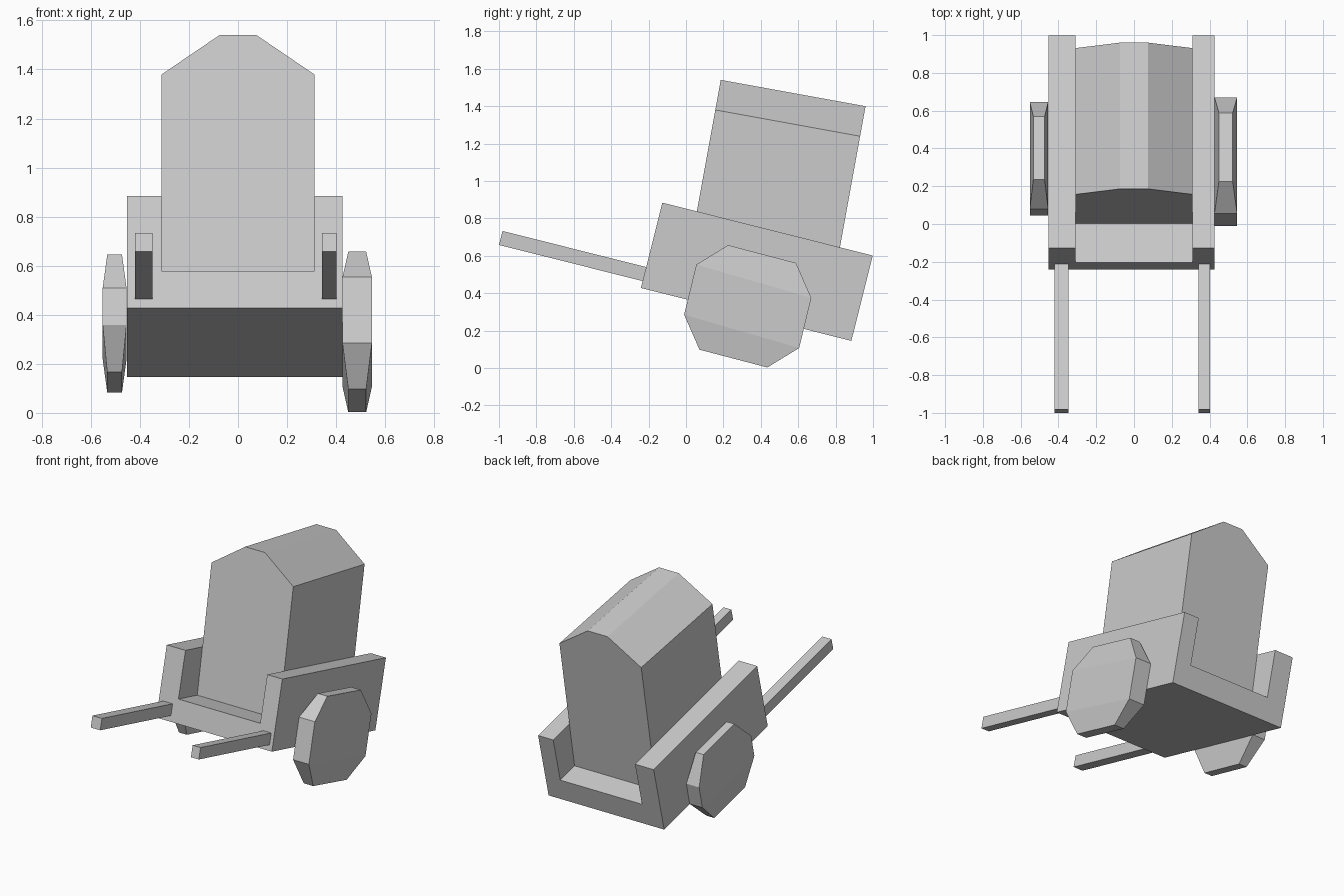
import bpy, bmesh, math
from mathutils import Matrix

if "Cube" in bpy.data.objects:
    bpy.data.objects.remove(bpy.data.objects["Cube"])


def finish(name, bm, matrix=None):
    if matrix is not None:
        bm.transform(matrix)
    bmesh.ops.recalc_face_normals(bm, faces=bm.faces)
    mesh = bpy.data.meshes.new(name)
    bm.to_mesh(mesh)
    bm.free()
    obj = bpy.data.objects.new(name, mesh)
    bpy.context.collection.objects.link(obj)
    return obj


def tilted_extrusion(name, profile, length, y, z, tilt):
    """Extrude an x/z profile backwards, nose it up by tilt, put its front at y, z."""
    bm = bmesh.new()
    face = bm.faces.new([bm.verts.new((px, 0, pz)) for px, pz in profile])
    out = bmesh.ops.extrude_face_region(bm, geom=[face])
    moved = [v for v in out["geom"] if isinstance(v, bmesh.types.BMVert)]
    bmesh.ops.translate(bm, verts=moved, vec=(0, length, 0))
    # extrude_face_region drops the start cap from some inputs; make sure it is closed
    bmesh.ops.holes_fill(bm, edges=[e for e in bm.edges if e.is_boundary], sides=0)
    m = Matrix.Translation((0, y, z)) @ Matrix.Rotation(math.radians(-tilt), 4, 'X')
    return finish(name, bm, m)


def wheel(name, center, half, x_mid, wide, narrow):
    """Skewed octagon, thinner along its top and bottom edges."""
    cy, cz = center
    ring = half + [(2 * cy - y, 2 * cz - z) for y, z in half]
    bm = bmesh.new()
    sides = []
    for s in (-1, 1):
        sides.append([bm.verts.new((x_mid + s * (narrow if i % 4 < 2 else wide) / 2, y, z))
                      for i, (y, z) in enumerate(ring)])
    a, b = sides
    for i in range(8):
        j = (i + 1) % 8
        bm.faces.new((a[i], a[j], b[j], b[i]))
    for r in sides:
        for q in ((0, 1, 2, 7), (7, 2, 3, 6), (6, 3, 4, 5)):
            bm.faces.new([r[k] for k in q])
    return finish(name, bm)


# Cart bed: floor with two side walls
bed = [(-.453, 0), (.426, 0), (.426, .47), (.311, .47),
       (.311, .155), (-.311, .155), (-.311, .47), (-.453, .47)]
tilted_extrusion("cart_bed", bed, 1.16, -.241, .428, 14.1)

# Cabin with a chamfered roof, sunk into the floor
cabin = [(-.311, -.08), (.311, -.08), (.311, .87), (.075, 1.033), (-.075, 1.033), (-.311, .87)]
tilted_extrusion("cabin", cabin, .787, .001, .524, 10.3)

# Pulling handles
for side, x0, x1 in (("left", -.42, -.348), ("right", .342, .402)):
    bar = [(x0, 0), (x1, 0), (x1, .077), (x0, .077)]
    tilted_extrusion(side + "_handle", bar, .81, -1.0, .658, 14.1)

# Wheels
wheel("right_wheel", (.33, .33), [(.225, .657), (.588, .562), (.67, .375), (.605, .107)],
      .486, .12, .073)
wheel("left_wheel", (.345, .364), [(.235, .645), (.57, .562), (.645, .37), (.61, .218)],
      -.503, .097, .06)
